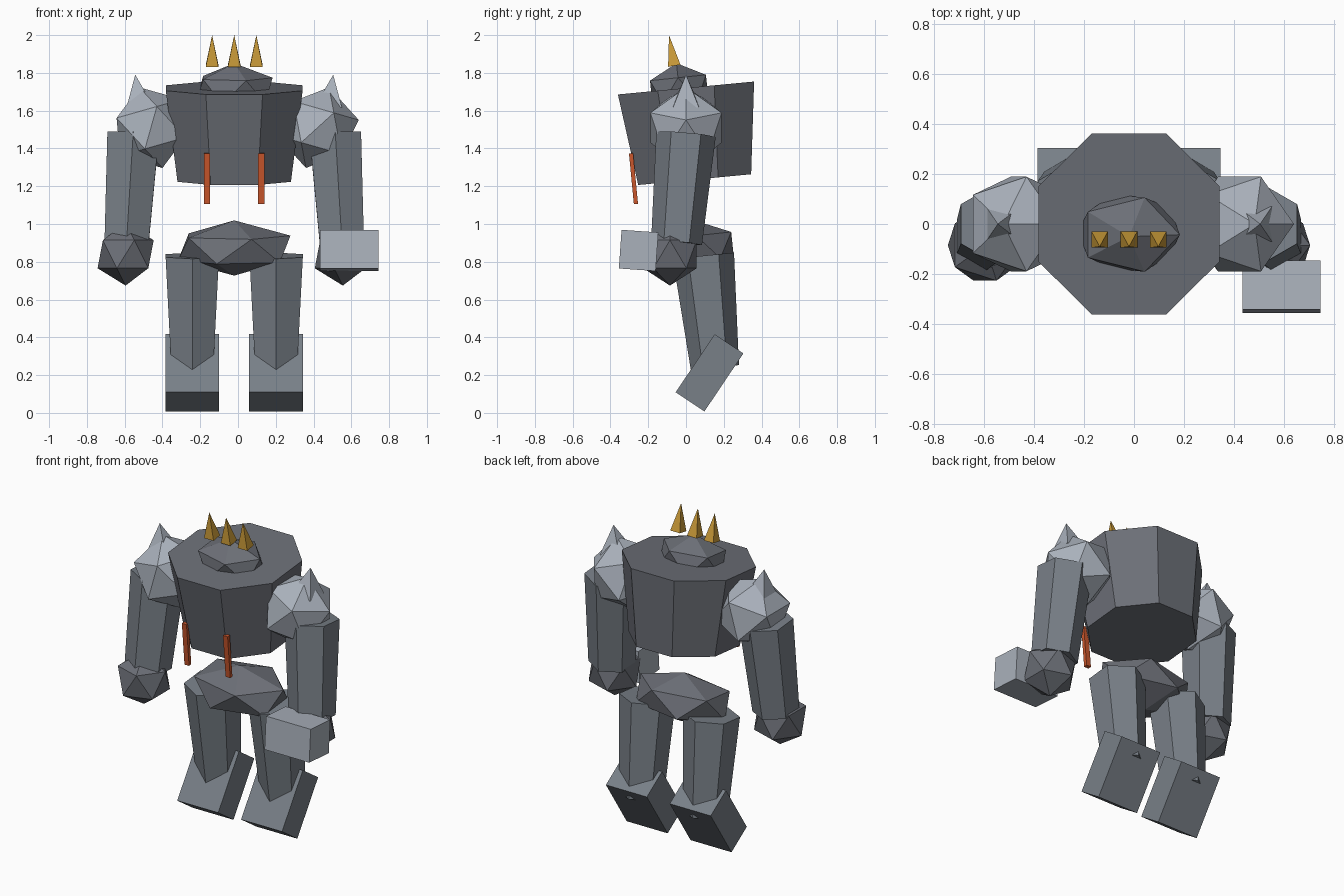
import bpy
from math import radians, pi
from mathutils import Vector, Quaternion

cube = bpy.data.objects.get("Cube")
if cube:
    bpy.data.objects.remove(cube, do_unlink=True)


def material(name, r, g, b):
    m = bpy.data.materials.new(name)
    m.use_nodes = True
    m.diffuse_color = (r, g, b, 1)
    m.node_tree.nodes["Principled BSDF"].inputs["Base Color"].default_value = (r, g, b, 1)
    return m


slate = material("slate grey", 0.15, 0.16, 0.185)
steel = material("steel grey", 0.19, 0.215, 0.245)
pale = material("pale steel", 0.40, 0.44, 0.50)
orange = material("burnt orange", 0.60, 0.095, 0.025)
gold = material("gold", 0.60, 0.33, 0.04)

MID = -0.02  # body centre line


def finish(name, mat):
    ob = bpy.context.object
    ob.name = ob.data.name = name
    ob.data.materials.append(mat)
    return ob


def tube(name, mat, sides, low, high, r_low, r_high, twist=0.0):
    """Tapered prism running between two points."""
    low, high = Vector(low), Vector(high)
    axis = high - low
    bpy.ops.mesh.primitive_cone_add(vertices=sides, radius1=r_low, radius2=r_high,
                                    depth=axis.length, location=(low + high) / 2)
    ob = finish(name, mat)
    ob.rotation_mode = "QUATERNION"
    turn = Vector((0, 0, 1)).rotation_difference(axis)
    ob.rotation_quaternion = turn @ Quaternion((0, 0, 1), twist)


def rock(name, mat, loc, size, pitch=0.0, roll=0.0):
    """Faceted ball with twenty faces."""
    bpy.ops.mesh.primitive_ico_sphere_add(subdivisions=1, radius=1, location=loc,
                                          rotation=(radians(pitch), radians(roll), 0))
    finish(name, mat).scale = size


def block(name, mat, loc, size, pitch):
    bpy.ops.mesh.primitive_cube_add(size=1, location=loc, rotation=(radians(pitch), 0, 0))
    finish(name, mat).scale = size


# Body
tube("torso", slate, 8, (MID, 0.046, 1.235), (MID, 0, 1.72), 0.325, 0.392, pi / 8)
rock("head", slate, (MID, -0.036, 1.712), (0.227, 0.175, 0.14), pitch=6)
rock("pelvis", slate, (MID, 0.06, 0.873), (0.333, 0.22, 0.147), pitch=6)

# Crown of horns
for name, offset in (("right", -0.117), ("middle", 0), ("left", 0.117)):
    x = MID + offset
    tube(name + "_horn", gold, 4, (x, -0.062, 1.838), (x, -0.09, 2.0), 0.047, 0, pi / 4)

# Paired parts
for name, side in (("right", -1), ("left", 1)):
    def at(x, y, z):
        return (MID + side * x, y, z)

    rock(name + "_shoulder", pale, at(0.441, 0, 1.51), (0.222,) * 3, roll=16 * side)
    tube(name + "_shoulder_spike", pale, 4, at(0.502, 0, 1.625), at(0.524, 0, 1.79),
         0.098, 0, pi / 4)
    tube(name + "_arm", steel, 6, at(0.57, -0.05, 0.90), at(0.535, 0, 1.475), 0.135, 0.158)
    rock(name + "_hand", slate, at(0.575, -0.085, 0.84), (0.166,) * 3)
    tube(name + "_leg", steel, 6, at(0.222, 0.153, 0.24), at(0.222, 0.092, 0.832), 0.128, 0.163)
    block(name + "_foot", steel, at(0.222, 0.1245, 0.212), (0.285, 0.183, 0.37), -33.9)
    block(name + "_chest_strip", orange, at(0.143, -0.278, 1.24), (0.032, 0.022, 0.27), 5.5)

# Hammer head held at the left hand
block("hammer_head", pale, (0.589, -0.251, 0.86), (0.31, 0.195, 0.205), -4)
